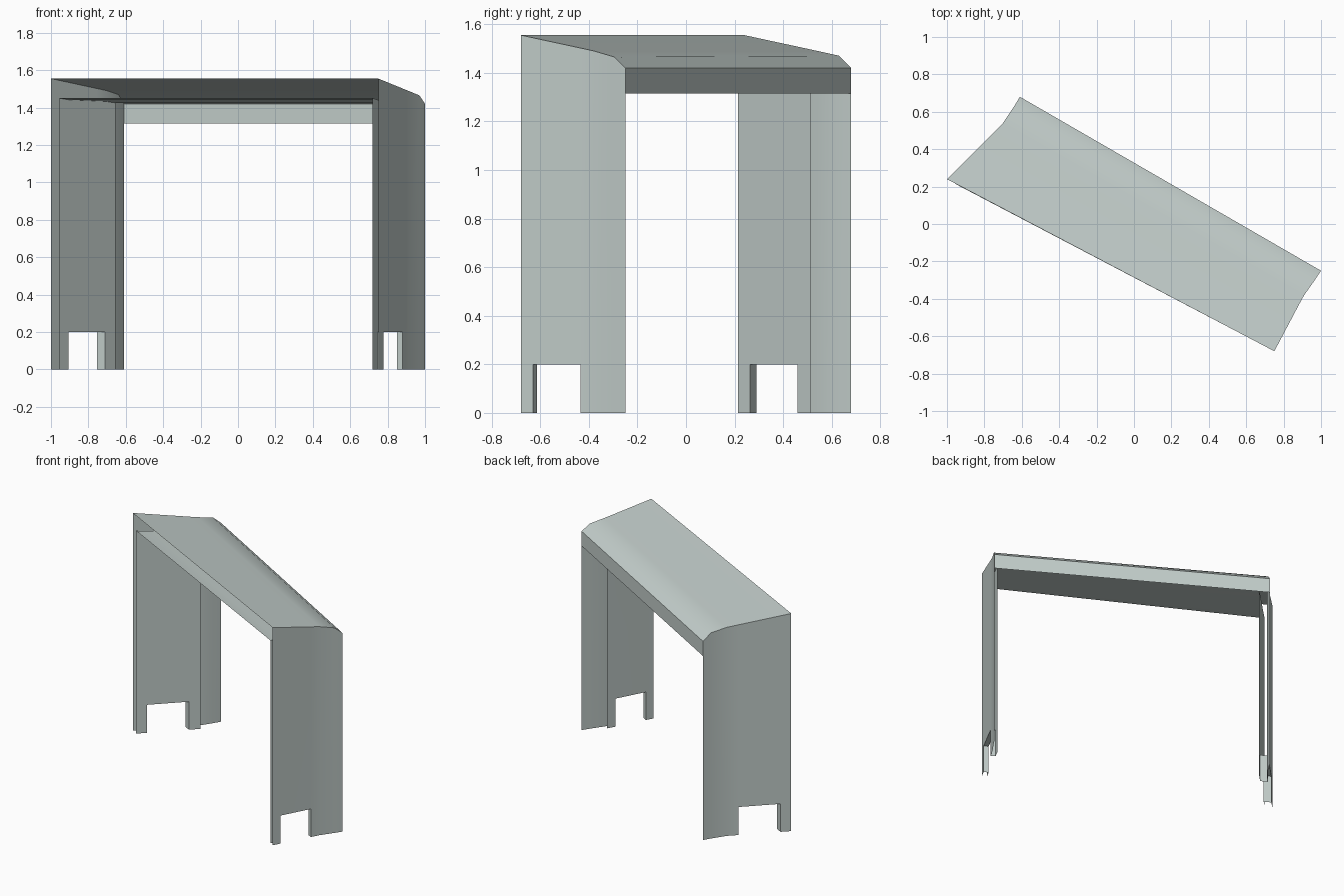
import bpy, bmesh, math

if "Cube" in bpy.data.objects:
    bpy.data.objects.remove(bpy.data.objects["Cube"])

mat = bpy.data.materials.new("pale grey green")
mat.diffuse_color = (0.55, 0.62, 0.60, 1)
mat.use_nodes = True
mat.node_tree.nodes["Principled BSDF"].inputs["Base Color"].default_value = mat.diffuse_color

NOTCH_Z = 0.2


def make(name, quads):
    """Build one object from a list of quads, welding shared corners."""
    bm = bmesh.new()
    for q in quads:
        bm.faces.new([bm.verts.new(p) for p in q])
    bmesh.ops.remove_doubles(bm, verts=bm.verts, dist=1e-4)
    mesh = bpy.data.meshes.new(name)
    bm.to_mesh(mesh)
    bm.free()
    mesh.materials.append(mat)
    ob = bpy.data.objects.new(name, mesh)
    bpy.context.collection.objects.link(ob)
    bpy.ops.object.select_all(action='DESELECT')
    ob.select_set(True)
    bpy.context.view_layer.objects.active = ob
    bpy.ops.object.shade_smooth_by_angle(angle=math.radians(40))
    return ob


def wall(path, flip):
    """Upright sheet below a top line; the second span is notched at the foot."""
    quads = []
    for i, (a, b) in enumerate(zip(path, path[1:])):
        levels = [(NOTCH_Z, None)] if i == 1 else [(0, NOTCH_Z), (NOTCH_Z, None)]
        for lo, hi in levels:
            q = [(a[0], a[1], lo), (b[0], b[1], lo),
                 (b[0], b[1], b[2] if hi is None else hi),
                 (a[0], a[1], a[2] if hi is None else hi)]
            quads.append(q[::-1] if flip else q)
    return quads


def loft(a, b):
    return [[a[i], b[i], b[i + 1], a[i + 1]] for i in range(len(a) - 1)]


# top lines of the two outer legs, front to back
left = [(-1, .24, 1.555), (-.95, .29, 1.544), (-.755, .485, 1.502), (-.70, .54, 1.49),
        (-.64, .63, 1.47), (-.61, .68, 1.42)]
right = [(.75, -.68, 1.555), (.777, -.63, 1.544), (.88, -.435, 1.502), (.91, -.38, 1.49),
         (.97, -.295, 1.465), (1, -.25, 1.42)]


def inner_line(outer, dx, dy):
    """Inner sheet: shifted along the front, ending where the outer leg bends."""
    return [(p[0] + dx, p[1] + dy, 1.45 - 0.025 * i / 3) for i, p in enumerate(outer[:4])]


left_in = inner_line(left, .045, -.026)
right_in = inner_line(right, -.03, .016)

# outer and inner leg sheets with the reveals of the foot notch
for side, outer, inner, flip in (("left", left, left_in, True), ("right", right, right_in, False)):
    make(side + "_outer_leg", wall(outer, flip))
    make(side + "_inner_leg", wall(inner, not flip))
    o1, o2, i1, i2 = outer[1], outer[2], inner[1], inner[2]
    at = lambda p, z: (p[0], p[1], z)
    reveals = [[at(o, 0), at(i, 0), at(i, NOTCH_Z), at(o, NOTCH_Z)] for o, i in ((o1, i1), (o2, i2))]
    reveals.append([at(p, NOTCH_Z) for p in (o1, i1, i2, o2)])
    make(side + "_notch_reveal", reveals)

# sloping roof, inner ceiling and the lip hanging along the back
make("roof", loft(left, right))
make("ceiling", loft(right_in, left_in))
low = lambda p: (p[0], p[1], 1.315)
make("back_lip", [[left[-1], right[-1], low(right[-1]), low(left[-1])]])
